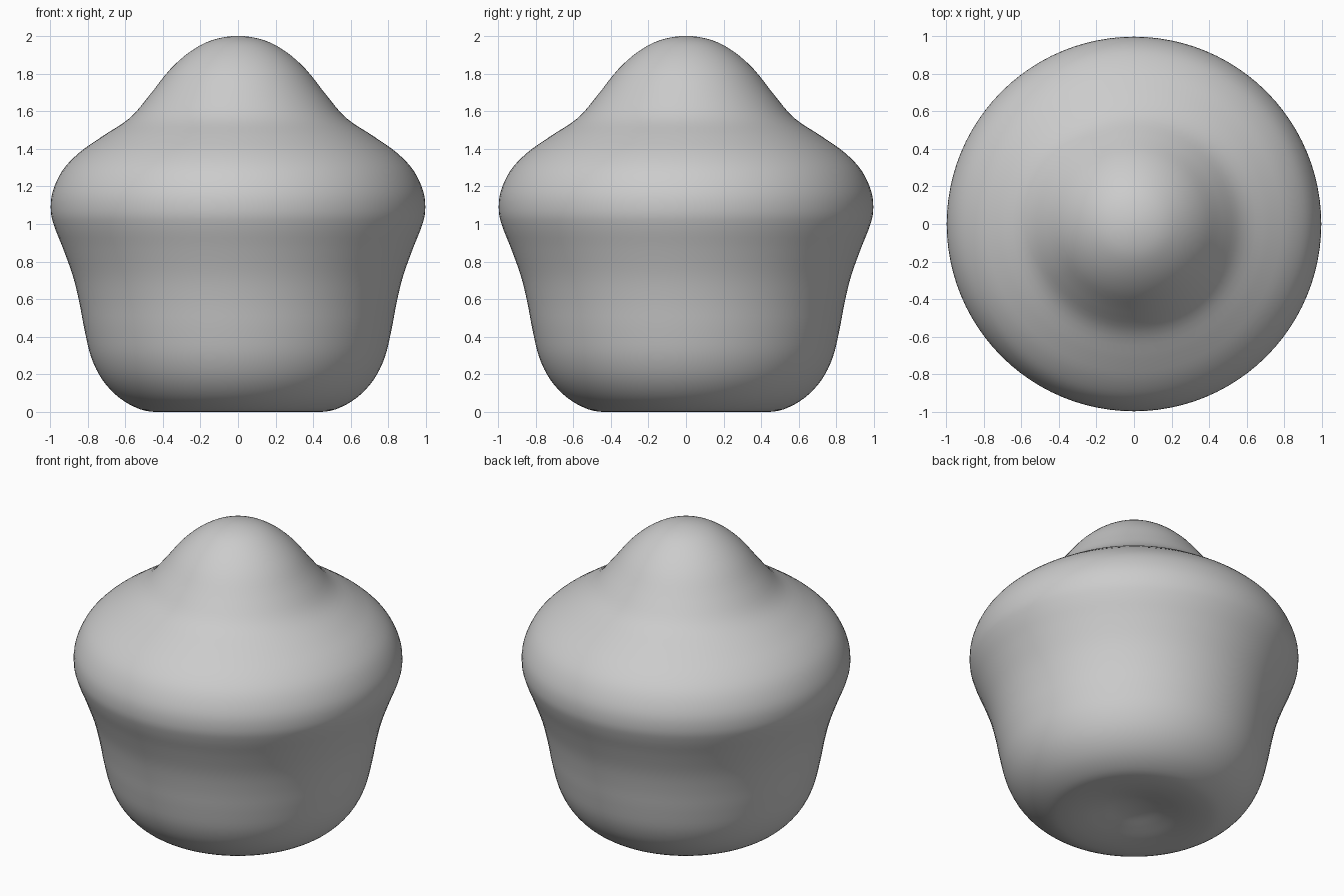
import bpy, bmesh, math
from mathutils import Vector

if "Cube" in bpy.data.objects:
    bpy.data.objects.remove(bpy.data.objects["Cube"])

# Profile (radius, height) from the dimpled underside to the crown
PROFILE = [(0, .06), (.1, .052), (.2, .03), (.31, .008), (.42, 0), (.52, .015),
           (.63, .075), (.72, .17), (.78, .29), (.816, .437), (.843, .58),
           (.877, .72), (.928, .864), (.974, .98), (.995, 1.066), (.986, 1.17),
           (.933, 1.285), (.843, 1.38), (.72, 1.467), (.576, 1.563),
           (.47, 1.685), (.363, 1.82), (.256, 1.915), (.14, 1.977), (0, 2.0)]
SIDES, STEPS = 96, 4


def smooth_curve(points, steps):
    """Catmull-Rom curve through the points, mirrored at the axis ends."""
    p = [Vector(q) for q in points]
    p = [Vector((-p[1].x, p[1].y))] + p + [Vector((-p[-2].x, p[-2].y))]
    out = []
    for a, b, c, d in zip(p, p[1:], p[2:], p[3:]):
        for i in range(steps):
            t = i / steps
            out.append(0.5 * (2 * b + (c - a) * t + (2 * a - 5 * b + 4 * c - d) * t * t
                              + (3 * b - a - 3 * c + d) * t ** 3))
    return out + [p[-2]]


# Turned body: rings between a bottom and a top pole
curve = smooth_curve(PROFILE, STEPS)
bm = bmesh.new()
bottom = bm.verts.new((0, 0, curve[0].y))
top = bm.verts.new((0, 0, curve[-1].y))
rings = []
for r, z in curve[1:-1]:
    rings.append([bm.verts.new((r * math.cos(math.tau * i / SIDES),
                                r * math.sin(math.tau * i / SIDES), z))
                  for i in range(SIDES)])
for i in range(SIDES):
    j = (i + 1) % SIDES
    bm.faces.new((bottom, rings[0][j], rings[0][i]))
    bm.faces.new((top, rings[-1][i], rings[-1][j]))
    for lo, hi in zip(rings, rings[1:]):
        bm.faces.new((lo[i], lo[j], hi[j], hi[i]))
for f in bm.faces:
    f.smooth = True

mesh = bpy.data.meshes.new("rounded_body")
bm.to_mesh(mesh)
bm.free()
grey = bpy.data.materials.new("light grey")
grey.diffuse_color = (.6, .6, .6, 1)
grey.use_nodes = True
grey.node_tree.nodes["Principled BSDF"].inputs["Base Color"].default_value = grey.diffuse_color
mesh.materials.append(grey)
body = bpy.data.objects.new("rounded_body", mesh)
bpy.context.collection.objects.link(body)
